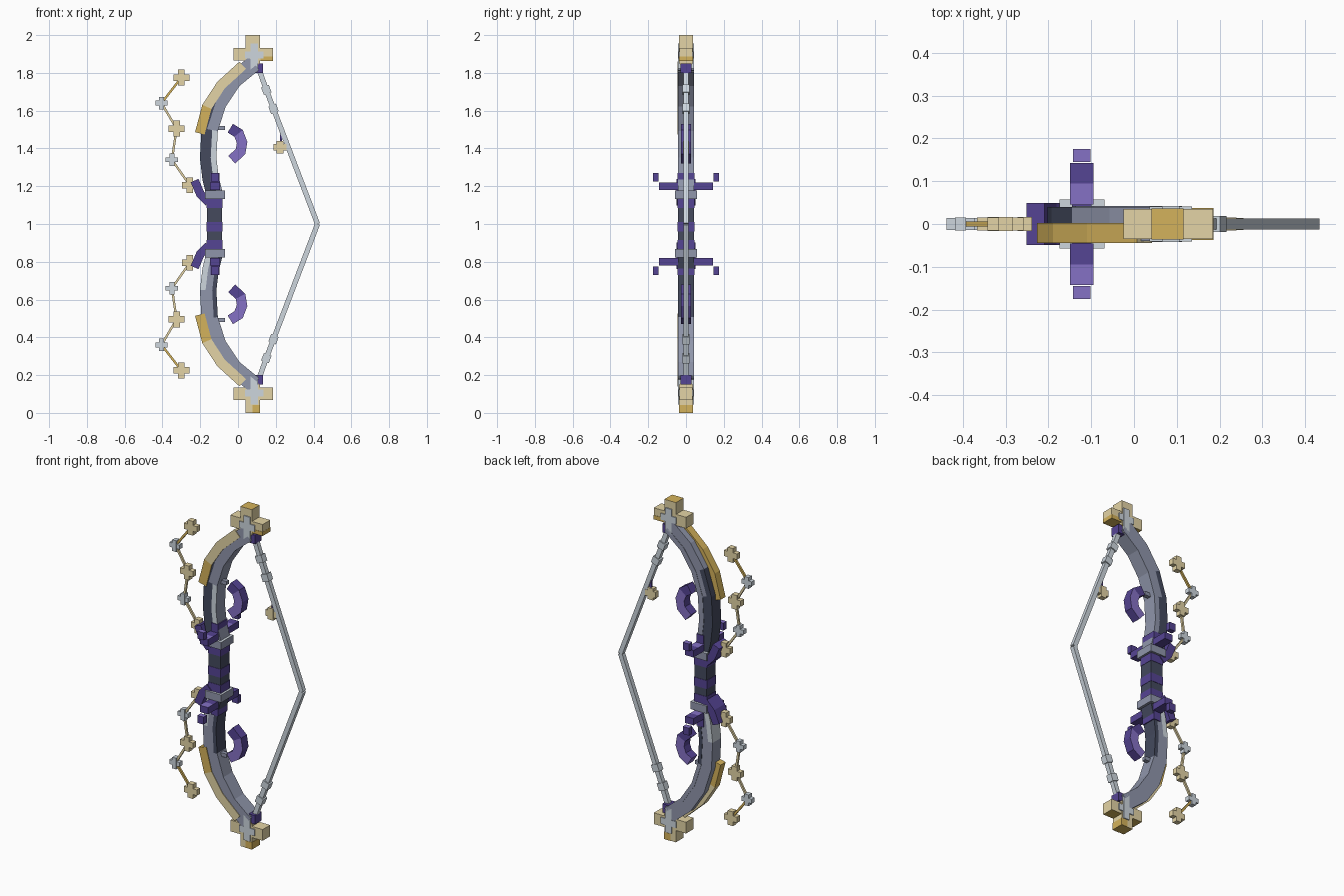
import bpy, bmesh
from math import sin, cos, radians
from mathutils import Vector

cube = bpy.data.objects.get("Cube")
if cube:
    bpy.data.objects.remove(cube)


def material(name, rgb):
    m = bpy.data.materials.new(name)
    m.use_nodes = True
    col = [(c / 255) ** 2.2 for c in rgb] + [1]
    m.diffuse_color = col
    m.node_tree.nodes["Principled BSDF"].inputs["Base Color"].default_value = col
    return m


DARK = material("dark slate", (70, 75, 94))
SLATE = material("slate", (143, 149, 170))
SILVER = material("silver", (204, 213, 221))
GOLD = material("pale gold", (227, 211, 164))
AMBER = material("deep gold", (211, 177, 92))
PURPLE = material("deep purple", (86, 70, 146))
LILAC = material("light purple", (132, 113, 196))


def finish(name, bm, mats):
    bmesh.ops.recalc_face_normals(bm, faces=bm.faces)
    me = bpy.data.meshes.new(name)
    bm.to_mesh(me)
    bm.free()
    for m in mats:
        me.materials.append(m)
    ob = bpy.data.objects.new(name, me)
    bpy.context.collection.objects.link(ob)
    return ob


def box(name, centre, size, mat, top=None, bottom=None):
    """Box whose top and bottom may have their own colour."""
    bm = bmesh.new()
    bmesh.ops.create_cube(bm, size=1)
    bmesh.ops.scale(bm, vec=size, verts=bm.verts)
    bmesh.ops.translate(bm, vec=centre, verts=bm.verts)
    for f in bm.faces:
        height = f.calc_center_median().z - centre[2]
        if abs(height) > size[2] / 4:
            f.material_index = 1 if height > 0 else 2
    return finish(name, bm, [mat, top or mat, bottom or mat])


def ribbon(name, path, width, y0, y1, mats, offset=0, sides=(), side_mat=None):
    """Mitred strip along an x-z path; one material per segment, last one repeats.
    Sides: 0 front, 1 left of path, 2 back, 3 right of path; listed ones get side_mat."""
    pts = [Vector(p) for p in path]
    bm = bmesh.new()
    rings = []
    for i, p in enumerate(pts):
        dirs = [(pts[k + 1] - pts[k]).normalized() for k in (i - 1, i) if 0 <= k < len(pts) - 1]
        t = sum(dirs, Vector((0, 0))).normalized()
        n = Vector((-t.y, t.x)) / max(t.dot(dirs[0]), 0.5)
        a, b = p + n * (offset - width / 2), p + n * (offset + width / 2)
        rings.append([bm.verts.new((q.x, y, q.y)) for q, y in ((a, y0), (b, y0), (b, y1), (a, y1))])
    for s, (r, q) in enumerate(zip(rings, rings[1:])):
        for k in range(4):
            f = bm.faces.new((r[k], r[(k + 1) % 4], q[(k + 1) % 4], q[k]))
            f.material_index = len(mats) if k in sides else min(s, len(mats) - 1)
    bm.faces.new(rings[0])
    bm.faces.new(rings[-1]).material_index = len(mats) - 1
    return finish(name, bm, mats + ([side_mat] if side_mat else []))


def cross(name, x, z, span, arm, depth, mat):
    box(name + "_upright", (x, 0, z), (arm, depth, span), mat)
    box(name + "_bar", (x, 0, z), (span, depth - 0.002, arm), mat)


# Grip with wrapped bands
box("grip", (-0.124, 0, 1), (0.08, 0.084, 0.3), DARK)
for i, z in enumerate((0.89, 0.985, 1.11)):
    box(f"grip_band_{i}", (-0.124, 0, z), (0.084, 0.088, 0.05), PURPLE)

LIMB = [(-0.122, 1.15), (-0.145, 1.24), (-0.158, 1.35), (-0.15, 1.5),
        (-0.105, 1.64), (-0.025, 1.76), (0.085, 1.85)]
PLATE = [(-0.202, 1.48), (-0.165, 1.62), (-0.09, 1.735), (0.025, 1.84)]
STRING = [(0.1, 1.85), (0.15, 1.71), (0.188, 1.61), (0.421, 1)]
STARS = [(-0.255, 1.205), (-0.35, 1.34), (-0.325, 1.505), (-0.405, 1.64), (-0.3, 1.775)]
CRESCENT = [(-0.051 + 0.073 * cos(radians(a)), 1.423 + 0.085 * sin(radians(a)))
            for a in (82, 42, 6, -28, -76)]

for side, s in (("upper", 1), ("lower", -1)):
    def fz(z):
        return 1 + s * (z - 1)

    def flip(path):
        return [(x, fz(z)) for x, z in path]

    # Limb in three layers, with a gold plate along the outer edge
    limb, plate = flip(LIMB), flip(PLATE)
    if s > 0:
        ribbon("upper_limb_outer", limb, 0.03, -0.04, 0.04, [DARK, DARK, DARK, DARK, SLATE], 0.0285)
        ribbon("upper_limb_core", limb, 0.027, -0.04, 0.04, [DARK, DARK, DARK, SLATE], 0)
        ribbon("upper_limb_inner", limb, 0.03, -0.042, 0.042,
               [SLATE, SILVER, SILVER, SLATE], -0.0285, (1, 2, 3), SLATE)
        ribbon("upper_gold_plate", plate, 0.052, -0.044, 0.002, [AMBER, GOLD], 0, (1, 2), AMBER)
    else:
        ribbon("lower_limb_outer", limb, 0.03, -0.04, 0.04, [SILVER, SILVER, SLATE], -0.0285)
        ribbon("lower_limb_core", limb, 0.035, -0.04, 0.04, [SLATE], 0.004)
        ribbon("lower_limb_inner", limb, 0.022, -0.042, 0.042, [DARK, DARK, DARK, SLATE], 0.0325)
        ribbon("lower_gold_plate", plate, 0.052, -0.044, 0.002, [AMBER, GOLD])

    # Tip cross with silver inlay and string nock
    box(f"{side}_tip_block", (0.078, 0, fz(1.925)), (0.075, 0.072, 0.15), GOLD,
        top=AMBER, bottom=AMBER)
    box(f"{side}_tip_bar", (0.08, 0, fz(1.898)), (0.21, 0.07, 0.066), GOLD, bottom=AMBER)
    box(f"{side}_tip_base", (0.078, 0, fz(1.856)), (0.06, 0.066, 0.022), AMBER)
    box(f"{side}_inlay_upright", (0.086, 0, fz(1.88)), (0.04, 0.084, 0.15), SILVER)
    box(f"{side}_inlay_bar", (0.086, 0, fz(1.895)), (0.1, 0.082, 0.038), SILVER)
    box(f"{side}_nock", (0.109, 0, fz(1.825)), (0.046, 0.06, 0.052), PURPLE)

    # Collar, outer prong and side wings with separate tips
    box(f"{side}_collar", (-0.122, 0, fz(1.155)), (0.105, 0.114, 0.045), SLATE, top=SILVER)
    ribbon(f"{side}_prong", flip([(-0.155, 1.115), (-0.2, 1.16), (-0.23, 1.23)]),
           0.045, -0.049, 0.049, [PURPLE])
    box(f"{side}_wing_root", (-0.122, 0, fz(1.225)), (0.046, 0.092, 0.09), PURPLE)
    for hand, h in (("left", 1), ("right", -1)):
        near, far = (LILAC, PURPLE) if h > 0 else (PURPLE, LILAC)
        box(f"{side}_{hand}_wing", (-0.122, h * 0.07, fz(1.2)), (0.054, 0.05, 0.04), PURPLE, top=near)
        box(f"{side}_{hand}_wing_end", (-0.122, h * 0.119, fz(1.2)), (0.054, 0.048, 0.04),
            PURPLE, top=far)
        box(f"{side}_{hand}_wing_tip", (-0.122, h * 0.16, fz(1.248)), (0.04, 0.03, 0.044),
            PURPLE, top=LILAC)

    # Crescent ornament with darker rims, and its peg
    ribbon(f"{side}_crescent", flip(CRESCENT), 0.054, -0.027, 0.027,
           [PURPLE, LILAC, LILAC, LILAC] if s > 0 else [LILAC, LILAC, LILAC, PURPLE],
           0, (1, 3), PURPLE)
    box(f"{side}_peg", (-0.088, 0, fz(1.508)), (0.04, 0.024, 0.022), SLATE)

    # Bowstring with knots
    ribbon(f"{side}_string", flip(STRING), 0.027, -0.013, 0.013, [SILVER])
    for i, k in enumerate((1, 2)):
        (ax, az), (bx, bz) = STRING[k], STRING[k + 1]
        d = (Vector((bx, bz)) - Vector((ax, az))).normalized() * 0.021
        ribbon(f"{side}_string_knot_{i}", flip([(ax - d.x, az - d.y), (ax + d.x, az + d.y)]),
               0.043, -0.019, 0.019, [SILVER])

    # Chain of star crosses
    ribbon(f"{side}_star_chain", flip(STARS), 0.012, -0.006, 0.006, [GOLD, GOLD, GOLD, AMBER])
    for i, (x, z) in enumerate(STARS):
        if i % 2:
            cross(f"{side}_silver_star_{i}", x, fz(z), 0.066, 0.026, 0.03, SILVER)
        else:
            cross(f"{side}_gold_star_{i}", x, fz(z), 0.084, 0.034, 0.032, GOLD)

# Deep gold caps on the tips
box("lower_tip_cap", (0.0965, 0, 0.021), (0.042, 0.076, 0.042), AMBER)
box("upper_bar_cap", (0.152, 0, 1.876), (0.068, 0.074, 0.024), AMBER)

# Hanging charm on the string
box("charm_thread", (0.228, 0, 1.465), (0.012, 0.012, 0.06), PURPLE)
cross("charm", 0.222, 1.406, 0.068, 0.036, 0.03, GOLD)
